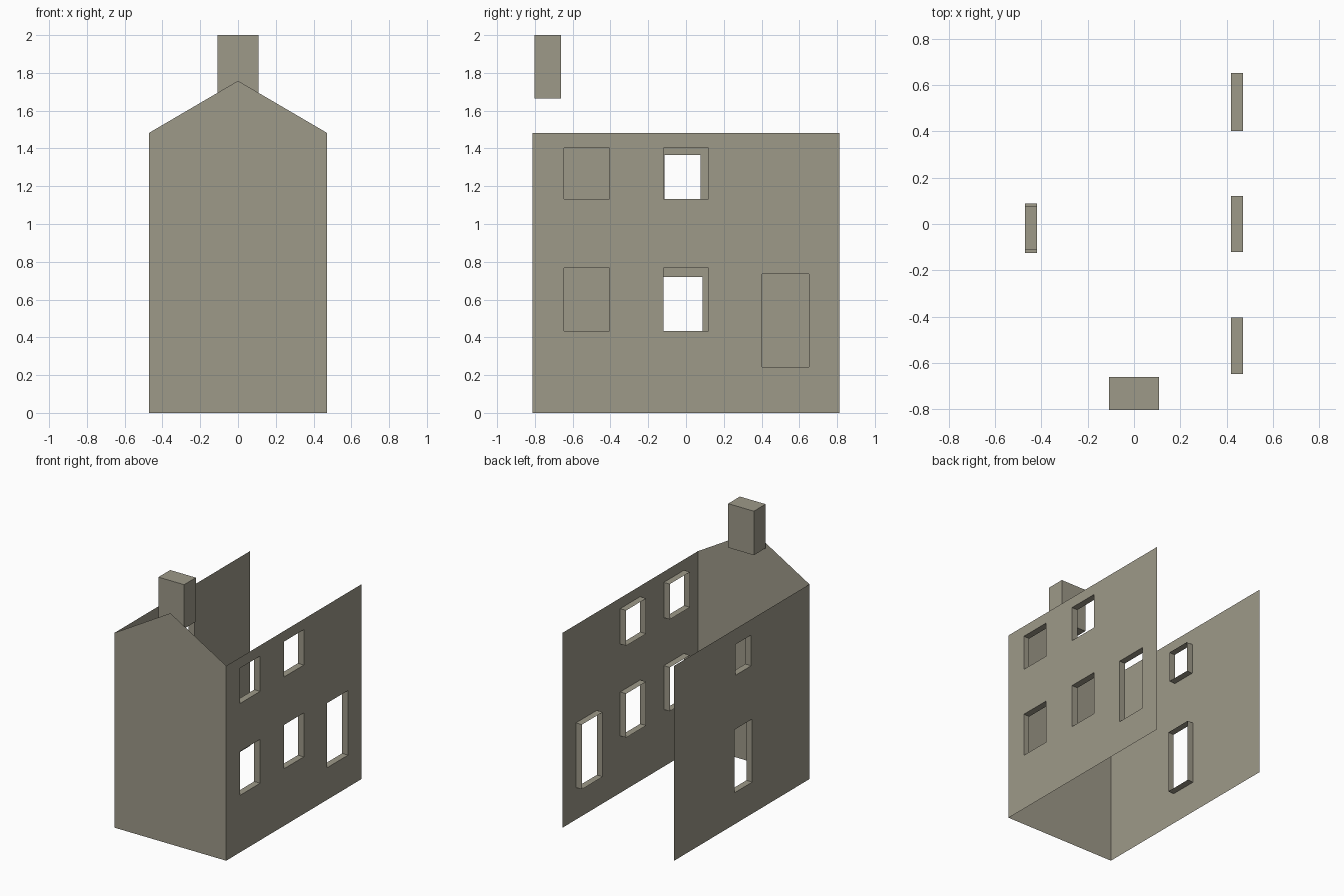
import bpy, bmesh

if "Cube" in bpy.data.objects:
    bpy.data.objects.remove(bpy.data.objects["Cube"])

HALF_W, HALF_D, EAVES, RIDGE = 0.47, 0.813, 1.483, 1.758
REVEAL = 0.05

stone = bpy.data.materials.new("warm grey stone")
stone.diffuse_color = (0.34, 0.32, 0.25, 1.0)
stone.use_nodes = True
stone.node_tree.nodes["Principled BSDF"].inputs["Base Color"].default_value = stone.diffuse_color


def finish(name, bm):
    me = bpy.data.meshes.new(name)
    bm.to_mesh(me)
    bm.free()
    me.materials.append(stone)
    ob = bpy.data.objects.new(name, me)
    bpy.context.collection.objects.link(ob)
    return ob


def side_wall(name, side, openings):
    """Thin wall at x = side * HALF_W; openings are (y0, y1, z0, z1) with inward reveals."""
    bm = bmesh.new()
    xo, xi = side * HALF_W, side * (HALF_W - REVEAL)

    def quad(pts):
        if side < 0:
            pts = pts[::-1]
        bm.faces.new([bm.verts.new(p) for p in pts])

    # wall sheet: grid split at every opening edge, skipping the holes
    ys = sorted({-HALF_D, HALF_D, *(v for o in openings for v in o[:2])})
    zs = sorted({0.0, EAVES, *(v for o in openings for v in o[2:])})
    for a, b in zip(ys, ys[1:]):
        for c, d in zip(zs, zs[1:]):
            my, mz = (a + b) / 2, (c + d) / 2
            if not any(o[0] < my < o[1] and o[2] < mz < o[3] for o in openings):
                quad([(xo, a, c), (xo, b, c), (xo, b, d), (xo, a, d)])

    # reveals: four faces around each hole, facing into the opening
    for y0, y1, z0, z1 in openings:
        ring = [(y0, z0), (y1, z0), (y1, z1), (y0, z1)]
        for p, q in zip(ring, ring[1:] + ring[:1]):
            quad([(xo, *p), (xi, *p), (xi, *q), (xo, *q)][::-1])
    bmesh.ops.remove_doubles(bm, verts=bm.verts, dist=1e-5)
    return finish(name, bm)


# Right wall: four windows and a door
columns = [(-0.647, -0.405), (-0.12, 0.12)]
rows = [(0.434, 0.768), (1.133, 1.402)]
side_wall("right_wall", 1, [(*c, *r) for c in columns for r in rows]
          + [(0.402, 0.652, 0.244, 0.736)])

# Left wall: one window above a door
side_wall("left_wall", -1, [(-0.113, 0.078, 1.13, 1.364),
                            (-0.125, 0.088, 0.24, 0.72)])

# Front gable wall
bm = bmesh.new()
gable = [(-HALF_W, 0), (HALF_W, 0), (HALF_W, EAVES), (0, RIDGE), (-HALF_W, EAVES)]
bm.faces.new([bm.verts.new((x, -HALF_D, z)) for x, z in gable])
finish("front_gable_wall", bm)

# Chimney block
bm = bmesh.new()
bmesh.ops.create_cube(bm, size=1)
bmesh.ops.scale(bm, vec=(0.216, 0.141, 0.335), verts=bm.verts)
bmesh.ops.translate(bm, vec=(0, -0.732, 1.8325), verts=bm.verts)
finish("chimney", bm)
